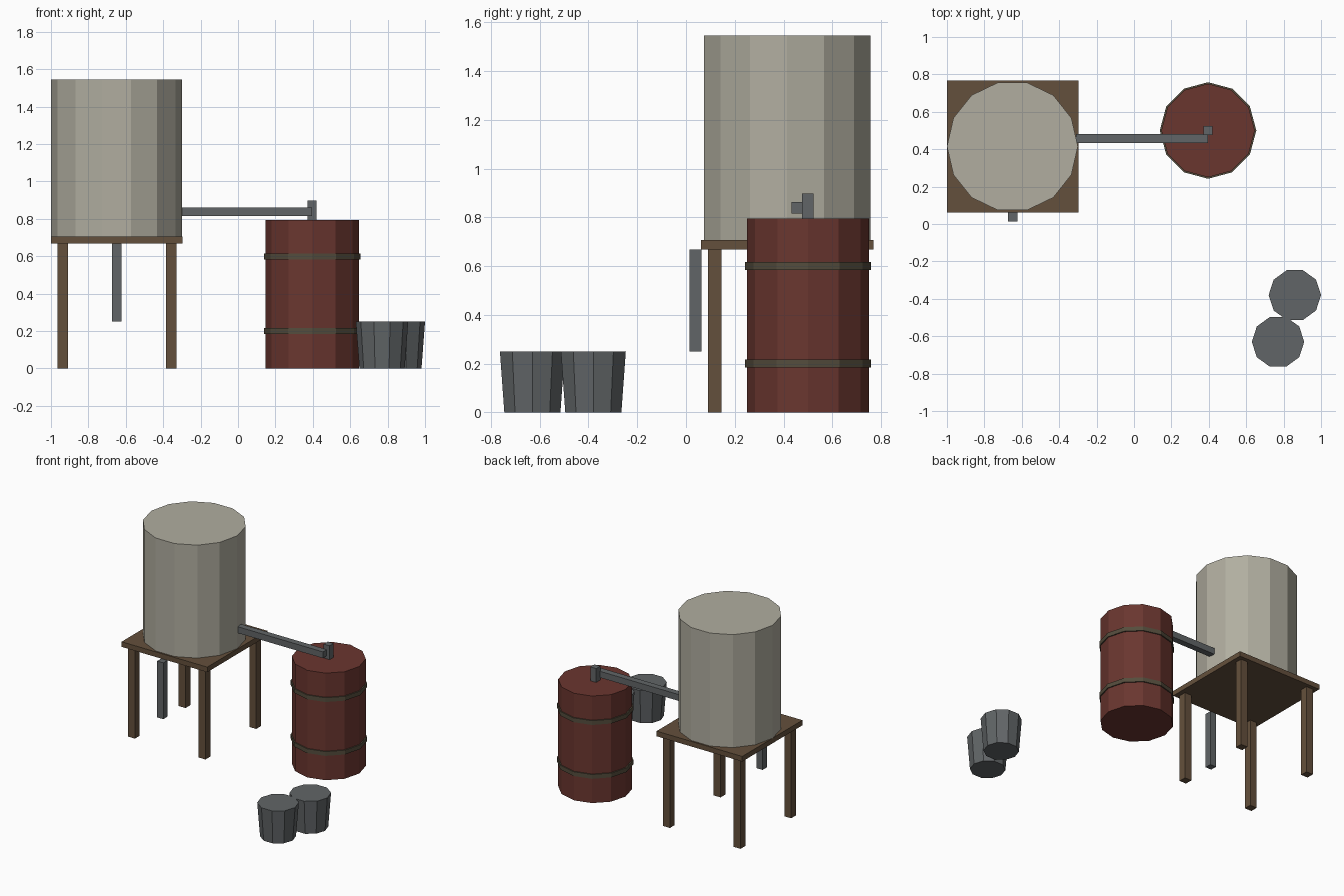
import bpy, bmesh, math
from mathutils import Matrix, Vector

if "Cube" in bpy.data.objects:
    bpy.data.objects.remove(bpy.data.objects["Cube"])


def material(name, r, g, b):
    """Flat colour from 0-255 sRGB values."""
    lin = [((c / 255 + 0.055) / 1.055) ** 2.4 for c in (r, g, b)]
    m = bpy.data.materials.new(name)
    m.diffuse_color = (*lin, 1)
    m.use_nodes = True
    m.node_tree.nodes["Principled BSDF"].inputs["Base Color"].default_value = m.diffuse_color
    return m


TANK = material("pale_grey_tank", 177, 174, 160)
WOOD = material("brown_wood", 100, 80, 60)
RED = material("rust_red", 106, 54, 47)
METAL = material("dark_grey_metal", 97, 101, 103)
BAND = material("olive_brown_band", 84, 76, 60)


def finish(name, bm, mat):
    mesh = bpy.data.meshes.new(name)
    bm.to_mesh(mesh)
    bm.free()
    mesh.materials.append(mat)
    obj = bpy.data.objects.new(name, mesh)
    bpy.context.collection.objects.link(obj)
    return obj


def box(name, lo, hi, mat):
    lo, hi = Vector(lo), Vector(hi)
    bm = bmesh.new()
    bmesh.ops.create_cube(bm, size=1, matrix=Matrix.Translation((lo + hi) / 2)
                          @ Matrix.Diagonal((*(hi - lo), 1)))
    return finish(name, bm, mat)


def drum(name, x, y, z0, z1, r0, r1, sides, mat):
    """Capped prism or taper with a corner on the +x axis."""
    bm = bmesh.new()
    rings = [[bm.verts.new((x + r * math.cos(math.tau * i / sides),
                            y + r * math.sin(math.tau * i / sides), z))
              for i in range(sides)] for r, z in ((r0, z0), (r1, z1))]
    low, high = rings
    bm.faces.new(low[::-1])
    bm.faces.new(high)
    for i in range(sides):
        j = (i + 1) % sides
        bm.faces.new((low[i], low[j], high[j], high[i]))
    return finish(name, bm, mat)


# Water tank on its wooden stand
CX, CY = -0.648, 0.415
drum("tank", -0.65, CY, 0.706, 1.545, 0.35, 0.35, 14, TANK)
box("stand_top", (CX - 0.352, CY - 0.353, 0.668), (CX + 0.352, CY + 0.353, 0.706), WOOD)
for sx, side in ((-1, "left"), (1, "right")):
    for sy, end in ((-1, "front"), (1, "back")):
        x, y = CX + sx * 0.29, CY + sy * 0.297
        box(f"{end}_{side}_leg", (x - 0.028, y - 0.028, 0), (x + 0.028, y + 0.028, 0.668), WOOD)

# Pipes
box("down_pipe", (-0.674, 0.014, 0.25), (-0.624, 0.064, 0.668), METAL)
box("cross_pipe", (-0.31, 0.433, 0.815), (0.395, 0.48, 0.862), METAL)
box("barrel_inlet", (0.372, 0.475, 0.79), (0.42, 0.523, 0.898), METAL)

# Barrel with two bands
BX, BY = 0.396, 0.5
drum("barrel", BX, BY, 0, 0.795, 0.25, 0.25, 12, RED)
for name, z in (("lower_band", 0.2), ("upper_band", 0.6)):
    drum(name, BX, BY, z - 0.016, z + 0.016, 0.258, 0.258, 12, BAND)

# Buckets
for name, x, y in (("back_bucket", 0.86, -0.38), ("front_bucket", 0.77, -0.63)):
    drum(name, x, y, 0, 0.25, 0.121, 0.14, 10, METAL)
